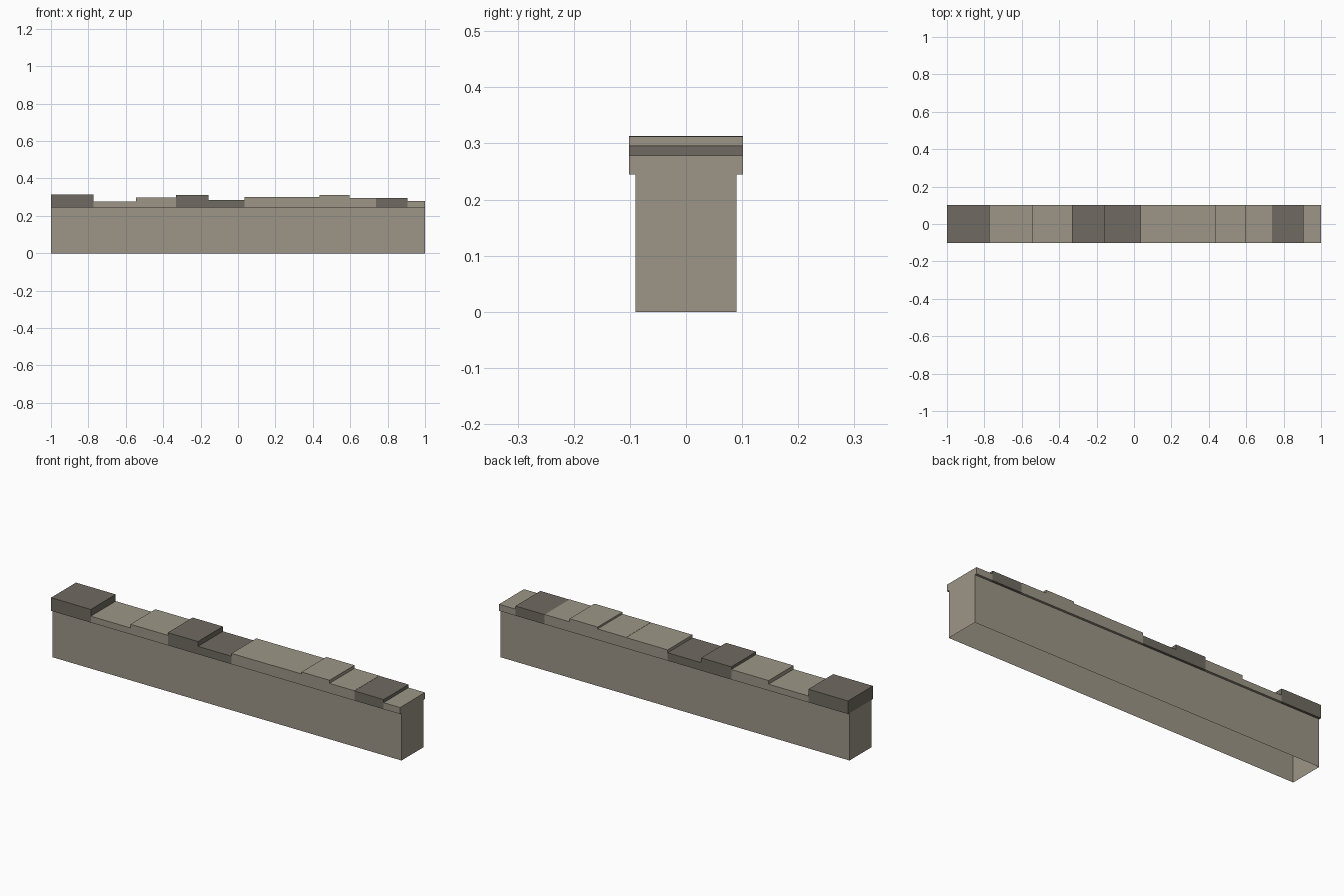
import bpy
import bmesh

if "Cube" in bpy.data.objects:
    bpy.data.objects.remove(bpy.data.objects["Cube"])


def make_material(name, rgb):
    mat = bpy.data.materials.new(name)
    mat.diffuse_color = (*rgb, 1.0)
    mat.use_nodes = True
    mat.node_tree.nodes["Principled BSDF"].inputs["Base Color"].default_value = mat.diffuse_color
    return mat


light_stone = make_material("light stone", (0.337, 0.305, 0.242))
dark_stone = make_material("dark stone", (0.162, 0.147, 0.122))


def block(name, x0, x1, half_depth, z0, z1, mat, open_bottom=False):
    """Flat-sided block between two x positions, centred on y."""
    bm = bmesh.new()
    bmesh.ops.create_cube(bm, size=1.0)
    for v in bm.verts:
        v.co.x = x1 if v.co.x > 0 else x0
        v.co.y = half_depth if v.co.y > 0 else -half_depth
        v.co.z = z1 if v.co.z > 0 else z0
    bm.normal_update()
    if open_bottom:
        bottom = [f for f in bm.faces if f.normal.z < -0.5]
        bmesh.ops.delete(bm, geom=bottom, context="FACES_ONLY")
    mesh = bpy.data.meshes.new(name)
    bm.to_mesh(mesh)
    bm.free()
    mesh.materials.append(mat)
    obj = bpy.data.objects.new(name, mesh)
    bpy.context.collection.objects.link(obj)
    return obj


WALL_TOP = 0.245

# Wall body, a hollow shell open underneath
block("wall_body", -1.0, 1.0, 0.09, 0.0, WALL_TOP, light_stone, open_bottom=True)

# Uneven capping stones: right end, top height, dark or not
stones = [
    (-0.772, 0.313, True),
    (-0.545, 0.278, False),
    (-0.331, 0.297, False),
    (-0.158, 0.311, True),
    (0.034, 0.286, True),
    (0.272, 0.301, False),
    (0.435, 0.302, False),
    (0.596, 0.312, False),
    (0.738, 0.296, False),
    (0.906, 0.295, True),
    (1.0, 0.279, False),
]
left = -1.0
for i, (right, top, dark) in enumerate(stones, 1):
    block(f"cap_stone_{i}", left, right, 0.102, WALL_TOP, top,
          dark_stone if dark else light_stone)
    left = right
